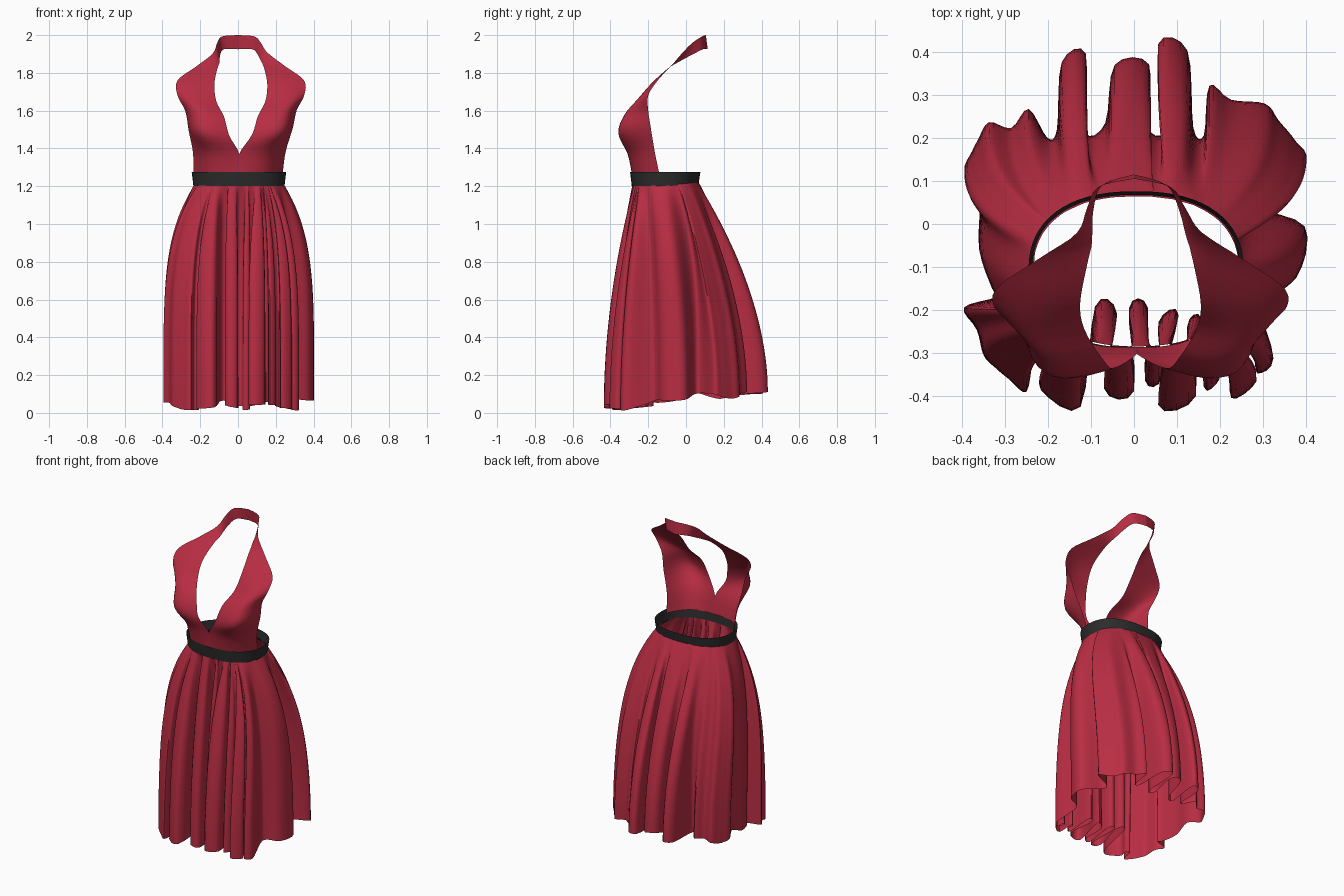
import bpy, math
from mathutils import Vector

if "Cube" in bpy.data.objects:
    bpy.data.objects.remove(bpy.data.objects["Cube"])


def material(name, colour):
    m = bpy.data.materials.new(name)
    m.use_nodes = True
    m.diffuse_color = colour
    bsdf = m.node_tree.nodes["Principled BSDF"]
    bsdf.inputs["Base Color"].default_value = colour
    bsdf.inputs["Roughness"].default_value = 0.8
    return m


RED = material("crimson cloth", (0.48, 0.026, 0.055, 1))
BLACK = material("dark belt", (0.025, 0.025, 0.025, 1))


def spline(points, steps, closed=False):
    """Smooth curve through points of any dimension."""
    pts = [Vector(p) for p in points]
    n = len(pts)
    pick = (lambda i: pts[i % n]) if closed else (lambda i: pts[max(0, min(n - 1, i))])
    out = []
    for i in range(n if closed else n - 1):
        a, b, c, d = (pick(i + k) for k in (-1, 0, 1, 2))
        for s in range(steps):
            t = s / steps
            out.append(b + (c - a) * (t / 2) + (a * 2 - b * 5 + c * 4 - d) * (t * t / 2)
                       + (b * 3 - a - c * 3 + d) * (t ** 3 / 2))
    return out if closed else out + [pts[-1]]


def loft(name, rows, mat, closed=False):
    """Skin a sheet over rows of points."""
    w = len(rows[0])
    verts = [p for row in rows for p in row]
    faces = [(r * w + c, r * w + (c + 1) % w, (r + 1) * w + (c + 1) % w, (r + 1) * w + c)
             for r in range(len(rows) - 1) for c in range(w if closed else w - 1)]
    mesh = bpy.data.meshes.new(name)
    mesh.from_pydata(verts, [], faces)
    mesh.materials.append(mat)
    obj = bpy.data.objects.new(name, mesh)
    bpy.context.collection.objects.link(obj)
    bpy.ops.object.select_all(action="DESELECT")
    obj.select_set(True)
    bpy.context.view_layer.objects.active = obj
    bpy.ops.object.shade_smooth_by_angle(angle=math.radians(60))
    return obj


def waist(angle, grow=0.0):
    """Slightly squared oval around the waist."""
    c, s = (math.copysign(abs(f) ** 0.85, f) for f in (math.cos(angle), math.sin(angle)))
    return Vector((0.005 + (0.238 + grow) * c, -0.11 + (0.174 + grow) * s))


def back_lift(angle):
    """The waist seam rises a little at the back."""
    return 0.015 * max(0, math.sin(angle))


# Skirt folds at the hem, anticlockwise from the back: x, y, half width
FOLDS = [
    (-.005, .37, .04), (-.09, .225, .025), (-.14, .385, .03), (-.19, .21, .015),
    (-.265, .245, .03), (-.35, .215, .025), (-.385, .145, .025), (-.36, .0, .05),
    (-.325, -.155, .015), (-.38, -.22, .03), (-.335, -.32, .02), (-.27, -.375, .025),
    (-.22, -.32, .015),
    (-.17, -.405, .05), (-.065, -.2, .027), (-.035, -.385, .035), (.01, -.195, .022),
    (.045, -.36, .02), (.08, -.22, .025), (.1, -.41, .045), (.14, -.23, .02),
    (.18, -.37, .02), (.21, -.31, .015), (.255, -.385, .035), (.27, -.31, .01),
    (.305, -.33, .025), (.3, -.17, .02), (.388, -.06, .055), (.275, .06, .02),
    (.385, .17, .025), (.32, .26, .025), (.2, .305, .03), (.15, .215, .015),
    (.09, .41, .035), (.05, .225, .02),
]
hem = []
for x, y, half in FOLDS:
    out = Vector((x, y)).normalized()
    side = Vector((-out.y, out.x)) * half
    valley = math.hypot(x, y) < 0.33
    hem += [(Vector((x, y)) - side, valley), (Vector((x, y)) + side, valley)]
start = math.atan2(hem[0][0].y, hem[0][0].x)
angles = sorted((math.atan2(p.y, p.x) - start) % math.tau for p, v in hem)

rows = []
ROWS = 26
for r in range(ROWS + 1):
    t = (r / ROWS) ** 1.4
    ring = []
    for (p, valley), a in zip(hem, angles):
        top = waist(a + start)
        high = 1.21 + 1.2 * back_lift(a + start)
        fx = 1 - (1 - t) ** 4.5
        fy = 1 - (1 - t) ** (3.2 if valley else 1.9)
        low = 0.03 + 0.06 * max(0, min(1, (p.y + 0.3) / 0.35)) + 0.3 * max(0, p.y - 0.3)
        low += 0.015 * math.sin(a * 9)
        ring.append((top.x + (p.x - top.x) * fx, top.y + (p.y - top.y) * fy,
                     high + (low - high) * t))
    rows.append(spline(ring, 4, closed=True))
loft("pleated_skirt", rows, RED, closed=True)

# Belt, flaring slightly towards its upper edge
rows = []
for k in range(4):
    ring = []
    for i in range(64):
        a = math.tau * i / 64
        p = waist(a, 0.003 + 0.003 * k)
        ring.append((p.x, p.y, 1.2 + 0.025 * k + back_lift(a) * (1 - k / 3)))
    rows.append(ring)
loft("waist_belt", rows, BLACK, closed=True)

# Halter bodice: inner edge x y z, outer edge x y z, outward bulge
BODICE = [
    (0, -.286, 1.26, .236, -.14, 1.26, .055),
    (0, -.302, 1.37, .245, -.165, 1.38, .07),
    (.06, -.335, 1.47, .275, -.185, 1.5, .1),
    (.09, -.31, 1.57, .295, -.2, 1.6, .07),
    (.13, -.245, 1.65, .335, -.2, 1.68, .035),
    (.14, -.185, 1.74, .335, -.15, 1.76, .01),
    (.125, -.1, 1.82, .235, -.08, 1.835, 0),
    (.11, -.035, 1.86, .145, -.02, 1.905, 0),
    (.1, .03, 1.895, .115, .035, 1.96, 0),
    (.075, .09, 1.925, .085, .085, 1.993, 0),
    (0, .115, 1.925, 0, .105, 2, 0),
]
COLS = 12
for name, s in (("bodice_left", 1), ("bodice_right", -1)):
    rows = []
    for v in spline(BODICE, 4):
        inner, outer = Vector(v[0:3]), Vector(v[3:6])
        shift = 0.015 * max(0, min(1, (v[2] - 1.26) * 4, (2 - v[5]) * 9))
        row = []
        for c in range(COLS + 1):
            u = c / COLS
            p = inner.lerp(outer, u) + Vector((0.5, -0.85, 0)) * v[6] * math.sin(math.pi * u)
            row.append((s * p.x + shift, p.y, p.z))
        rows.append(row if s < 0 else row[::-1])
    loft(name, rows[::-1], RED)
